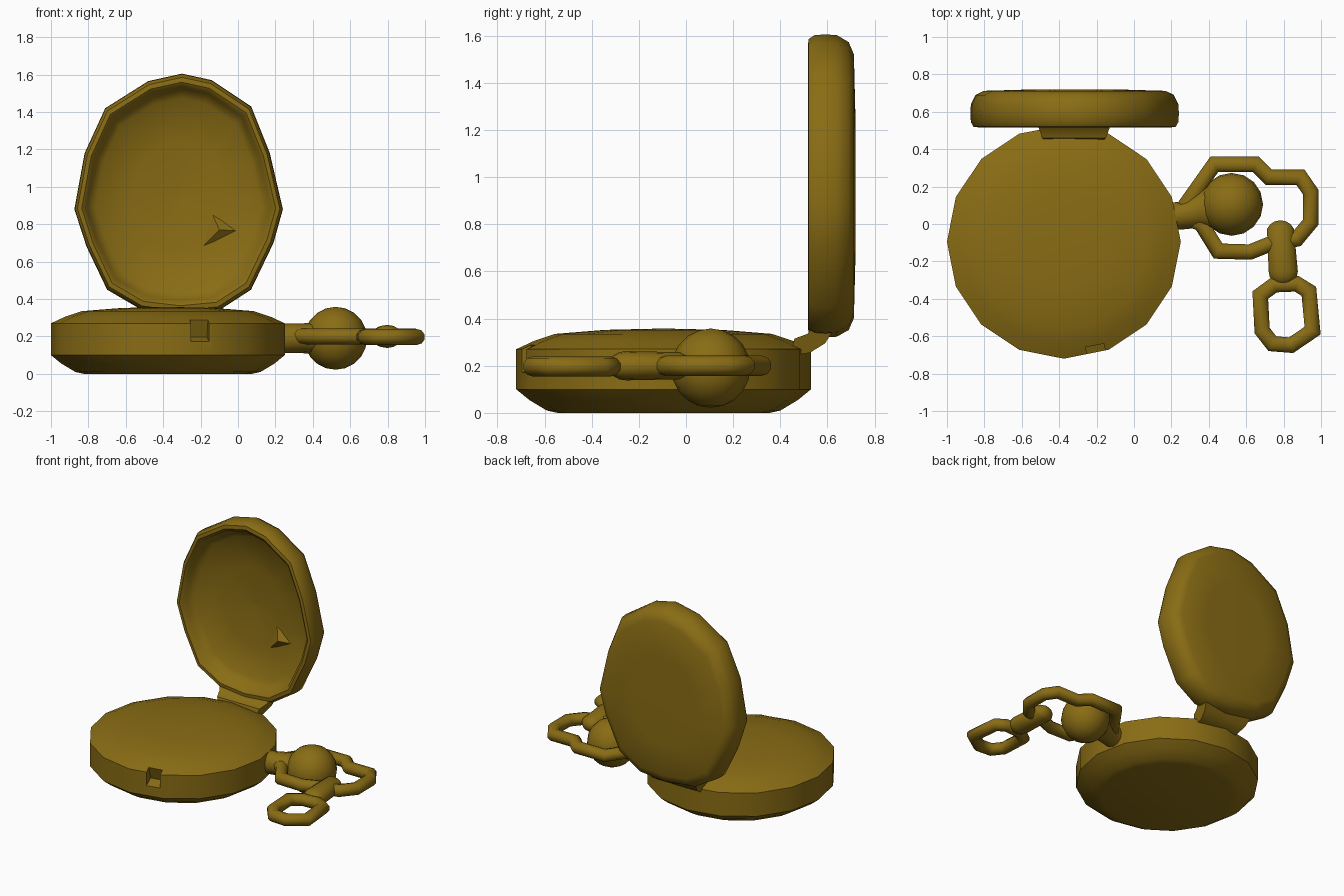
import bpy, bmesh, math
from mathutils import Vector

if "Cube" in bpy.data.objects:
    bpy.data.objects.remove(bpy.data.objects["Cube"])

gold = bpy.data.materials.new("dark_gold")
gold.diffuse_color = (0.25, 0.15, 0.007, 1)
gold.use_nodes = True
gold.node_tree.nodes["Principled BSDF"].inputs["Base Color"].default_value = gold.diffuse_color


def finish(name, bm, angle=45):
    bmesh.ops.remove_doubles(bm, verts=bm.verts, dist=1e-5)
    bmesh.ops.recalc_face_normals(bm, faces=bm.faces)
    me = bpy.data.meshes.new(name)
    bm.to_mesh(me)
    bm.free()
    me.materials.append(gold)
    ob = bpy.data.objects.new(name, me)
    bpy.context.collection.objects.link(ob)
    smooth(ob, angle)
    return ob


def smooth(ob, angle):
    bpy.ops.object.select_all(action='DESELECT')
    ob.select_set(True)
    bpy.context.view_layer.objects.active = ob
    bpy.ops.object.shade_smooth_by_angle(angle=math.radians(angle))


def loft(name, rings, closed=False, angle=45):
    """Skin a list of equal-length point rings; cap the ends or close the loop."""
    bm = bmesh.new()
    vs = [[bm.verts.new(p) for p in r] for r in rings]
    n = len(rings[0])
    for i in range(len(vs) if closed else len(vs) - 1):
        a, b = vs[i], vs[(i + 1) % len(vs)]
        for j in range(n):
            k = (j + 1) % n
            bm.faces.new((a[j], a[k], b[k], b[j]))
    if not closed:
        bm.faces.new(vs[0])
        bm.faces.new(vs[-1])
    return finish(name, bm, angle)


def chain_ring(name, pts, z, r, sides=10):
    """Closed mitred tube following a flat outline."""
    rings = []
    n = len(pts)
    for i in range(n):
        p, a, b = Vector(pts[i]), Vector(pts[i - 1]), Vector(pts[(i + 1) % n])
        d1, d2 = (p - a).normalized(), (b - p).normalized()
        t = (d1 + d2).normalized()
        nrm = Vector((-t.y, t.x))
        m = r / max(0.75, t.dot(d1))
        rings.append([(p.x + nrm.x * m * math.cos(q), p.y + nrm.y * m * math.cos(q),
                       z + r * math.sin(q))
                      for q in (2 * math.pi * (k + 0.5) / sides for k in range(sides))])
    return loft(name, rings, True, 50)


# watch case: 16-sided turned body
prof = [(0.45, 0.0), (0.495, 0.01), (0.57, 0.055), (0.625, 0.1), (0.625, 0.27),
        (0.55, 0.305), (0.46, 0.335), (0.25, 0.352), (0.04, 0.357)]
case = loft("watch_case", [[(-0.375 + r * math.cos(t), -0.095 + r * math.sin(t), z)
            for t in (math.pi * k / 8 for k in range(16))] for r, z in prof], angle=40)

# clasp slot cut into the front of the case
bpy.ops.mesh.primitive_cube_add(size=1, location=(-0.2, -0.7, 0.225))
cutter = bpy.context.object
cutter.name = "clasp_cutter"
cutter.scale = (0.1, 0.14, 0.11)
cutter.rotation_euler = (math.radians(20), 0, math.radians(11))
cutter.data.materials.append(gold)
mod = case.modifiers.new("slot", 'BOOLEAN')
mod.operation, mod.object, mod.solver = 'DIFFERENCE', cutter, 'EXACT'
bpy.context.view_layer.update()
bpy.ops.object.select_all(action='DESELECT')
case.select_set(True)
bpy.context.view_layer.objects.active = case
bpy.ops.object.modifier_apply(modifier=mod.name)
bpy.data.objects.remove(cutter)
smooth(case, 40)

# open lid: hollow dish with a rounded rim, standing at the back
outline = [(0.24, 0.88), (0.17, 1.18), (0.07, 1.43), (-0.14, 1.57), (-0.30, 1.605),
           (-0.48, 1.565), (-0.71, 1.42), (-0.82, 1.18), (-0.875, 0.88), (-0.81, 0.68),
           (-0.70, 0.45), (-0.52, 0.345), (-0.31, 0.32), (-0.10, 0.34), (0.07, 0.45),
           (0.19, 0.70)]
lid_prof = [(0.02, 0.66), (0.45, 0.64), (0.80, 0.61), (0.88, 0.57), (0.90, 0.53),
            (0.93, 0.517), (0.97, 0.52), (0.995, 0.545), (1.0, 0.59), (0.995, 0.64),
            (0.95, 0.69), (0.87, 0.712), (0.5, 0.718), (0.02, 0.718)]
cx, cz = -0.315, 0.95
loft("lid", [[(cx + (x - cx) * s, y, cz + (z - cz) * s) for x, z in outline]
             for s, y in lid_prof], angle=40)

# small raised point inside the lid
bm = bmesh.new()
b = [bm.verts.new(p) for p in ((-0.14, 0.65, 0.86), (0.07, 0.65, 0.76), (-0.21, 0.65, 0.66))]
top = bm.verts.new((-0.10, 0.60, 0.77))
bm.faces.new(b)
for i in range(3):
    bm.faces.new((b[i], b[(i + 1) % 3], top))
finish("lid_inner_point", bm, 20)

# hinge joining lid and case, slightly wider toward the lid
side = [(0.44, 0.24, 0.15), (0.525, 0.255, 0.16), (0.59, 0.295, 0.18), (0.63, 0.36, 0.2),
        (0.55, 0.38, 0.21), (0.515, 0.335, 0.19), (0.46, 0.315, 0.17)]
loft("hinge", [[(-0.32 + sgn * w, y, z) for y, z, w in side] for sgn in (-1, 1)])

# neck between case and crown
loft("neck", [[(x, yc + ry * math.cos(t), 0.19 + rz * math.sin(t))
               for t in (2 * math.pi * k / 12 for k in range(12))]
              for x, yc, ry, rz in ((0.17, 0.04, 0.07, 0.08), (0.25, 0.045, 0.075, 0.08),
                                    (0.35, 0.08, 0.1, 0.08), (0.43, 0.1, 0.13, 0.085))])

# round winding crown
bm = bmesh.new()
bmesh.ops.create_uvsphere(bm, u_segments=16, v_segments=10, radius=0.168)
for v in bm.verts:
    v.co += Vector((0.522, 0.105, 0.19))
finish("crown", bm, 60)

# bow around the crown
chain_ring("bow", [(0.26, 0.08), (0.43, 0.32), (0.65, 0.32), (0.72, 0.25), (0.89, 0.25),
                   (0.945, 0.17), (0.945, 0.01), (0.87, -0.08), (0.72, -0.11),
                   (0.62, -0.15), (0.45, -0.145), (0.36, 0.0), (0.27, 0.04)], 0.2, 0.043)

# solid connecting link
bm = bmesh.new()
bmesh.ops.create_uvsphere(bm, u_segments=14, v_segments=8, radius=1)
for v in bm.verts:
    x, y, z = v.co
    far = z < 0.01
    v.co = (0.783 + 0.08 * x + (0.015 if far else 0),
            -0.055 + 0.075 * z - (0.2 if far else 0) + (0.0 if far else 0), 0.2 + 0.062 * y)
finish("connecting_link", bm, 60)

# last chain link
chain_ring("end_link", [(0.75, -0.325), (0.87, -0.32), (0.935, -0.36), (0.955, -0.57),
                        (0.84, -0.648), (0.74, -0.64), (0.685, -0.57), (0.675, -0.38)],
           0.197, 0.043)
